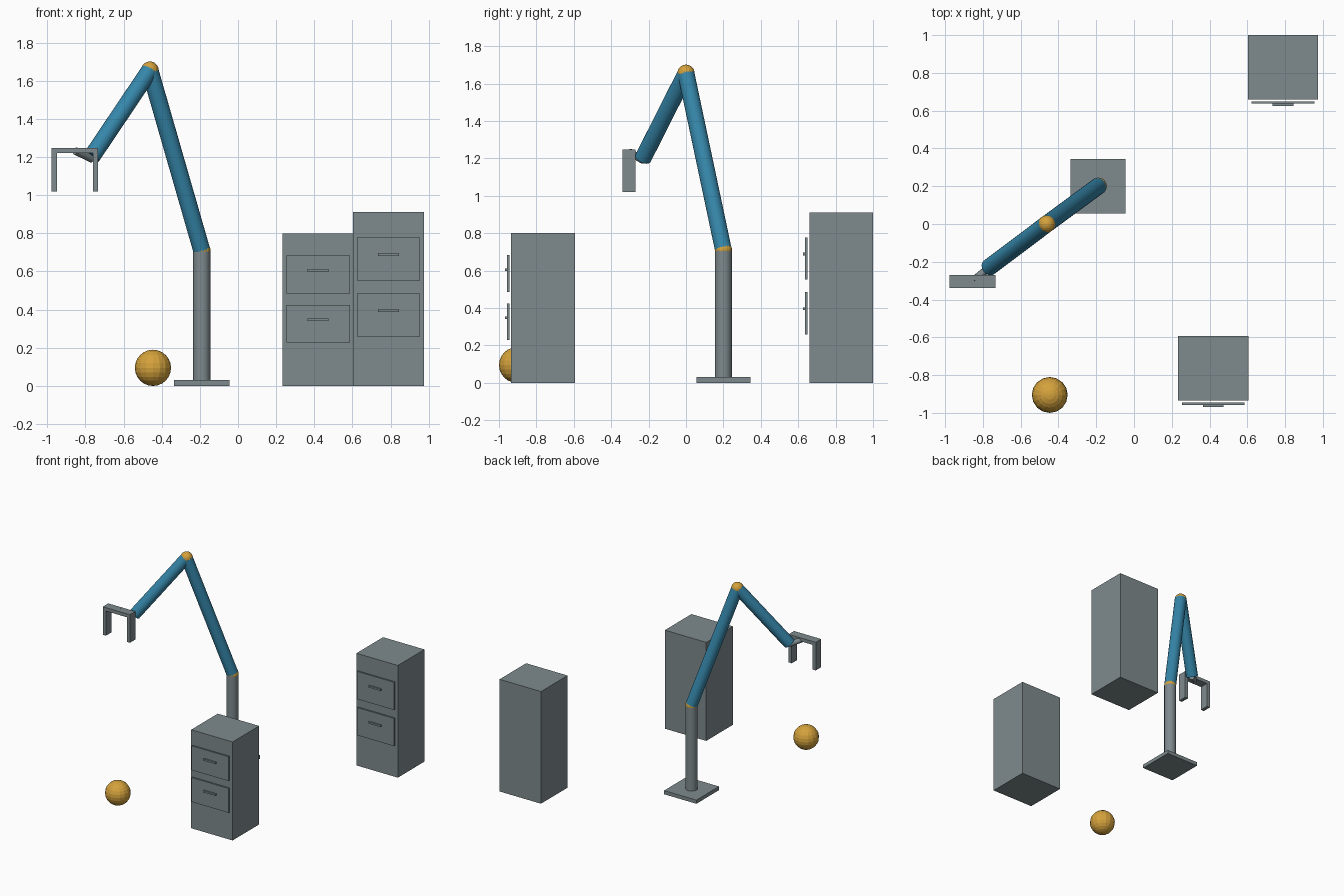
import bpy
import math
from mathutils import Vector

if "Cube" in bpy.data.objects:
    bpy.data.objects.remove(bpy.data.objects["Cube"])


def material(name, rgb):
    m = bpy.data.materials.new(name)
    m.diffuse_color = (*rgb, 1)
    m.use_nodes = True
    m.node_tree.nodes["Principled BSDF"].inputs["Base Color"].default_value = m.diffuse_color
    return m


GREY = material("steel grey", (0.21, 0.255, 0.27))
BLUE = material("arm blue", (0.036, 0.24, 0.40))
GOLD = material("gold", (0.66, 0.36, 0.045))


def finish(name, mat, smooth=False):
    ob = bpy.context.object
    ob.name = name
    ob.data.materials.append(mat)
    if smooth:
        bpy.ops.object.shade_smooth_by_angle(angle=math.radians(35))
    return ob


def box(name, x, y, z, mat=GREY):
    """Box from (min, max) pairs."""
    pairs = (x, y, z)
    bpy.ops.mesh.primitive_cube_add(size=1, location=[(a + b) / 2 for a, b in pairs])
    ob = bpy.context.object
    ob.scale = [b - a for a, b in pairs]
    bpy.ops.object.transform_apply(location=False, rotation=False, scale=True)
    return finish(name, mat)


def rod(name, start, end, radius, mat):
    """Round bar between two points."""
    a, b = Vector(start), Vector(end)
    bpy.ops.mesh.primitive_cylinder_add(vertices=24, radius=radius, depth=(b - a).length,
                                        location=(a + b) / 2)
    bpy.context.object.rotation_euler = (b - a).to_track_quat('Z', 'Y').to_euler()
    return finish(name, mat, True)


def ball(name, centre, radius):
    bpy.ops.mesh.primitive_uv_sphere_add(segments=16, ring_count=12, radius=radius,
                                         location=centre)
    return finish(name, GOLD)


# Robot stand and arm
SHOULDER = (-0.19, 0.20, 0.71)
ELBOW = (-0.462, 0.0, 1.655)
WRIST = (-0.768, -0.23, 1.20)
box("base_plate", (-0.335, -0.045), (0.055, 0.345), (0, 0.03))
rod("column", (-0.19, 0.20, 0.02), SHOULDER, 0.045, GREY)
rod("upper_arm", SHOULDER, ELBOW, 0.045, BLUE)
rod("forearm", ELBOW, WRIST, 0.045, BLUE)
ball("shoulder_joint", SHOULDER, 0.046)
ball("elbow_joint", ELBOW, 0.046)

# Gripper
rod("wrist_link", (-0.765, -0.23, 1.19), (-0.852, -0.30, 1.232), 0.02, GREY)
box("gripper_bar", (-0.977, -0.733), (-0.34, -0.27), (1.22, 1.248))
for side, x in (("left", -0.977), ("right", -0.761)):
    box(f"gripper_finger_{side}", (x, x + 0.028), (-0.34, -0.27), (1.02, 1.222))

# Loose ball on the floor
ball("floor_ball", (-0.446, -0.905, 0.095), 0.095)


def cabinet(name, cx, front, height):
    """Two-drawer cabinet, its front facing -y."""
    box(f"{name}_body", (cx - 0.186, cx + 0.186), (front, front + 0.341), (0, height))
    for label, zc in (("lower", 0.408), ("upper", 0.73)):
        z, half = zc * height, 0.1235 * height
        box(f"{name}_{label}_drawer", (cx - 0.166, cx + 0.166),
            (front - 0.022, front - 0.010), (z - half, z + half))
        hz = z + 0.026 * height
        box(f"{name}_{label}_handle", (cx - 0.055, cx + 0.055),
            (front - 0.034, front - 0.022), (hz - 0.007, hz + 0.007))


cabinet("short_cabinet", 0.42, -0.935, 0.80)
cabinet("tall_cabinet", 0.789, 0.659, 0.911)
